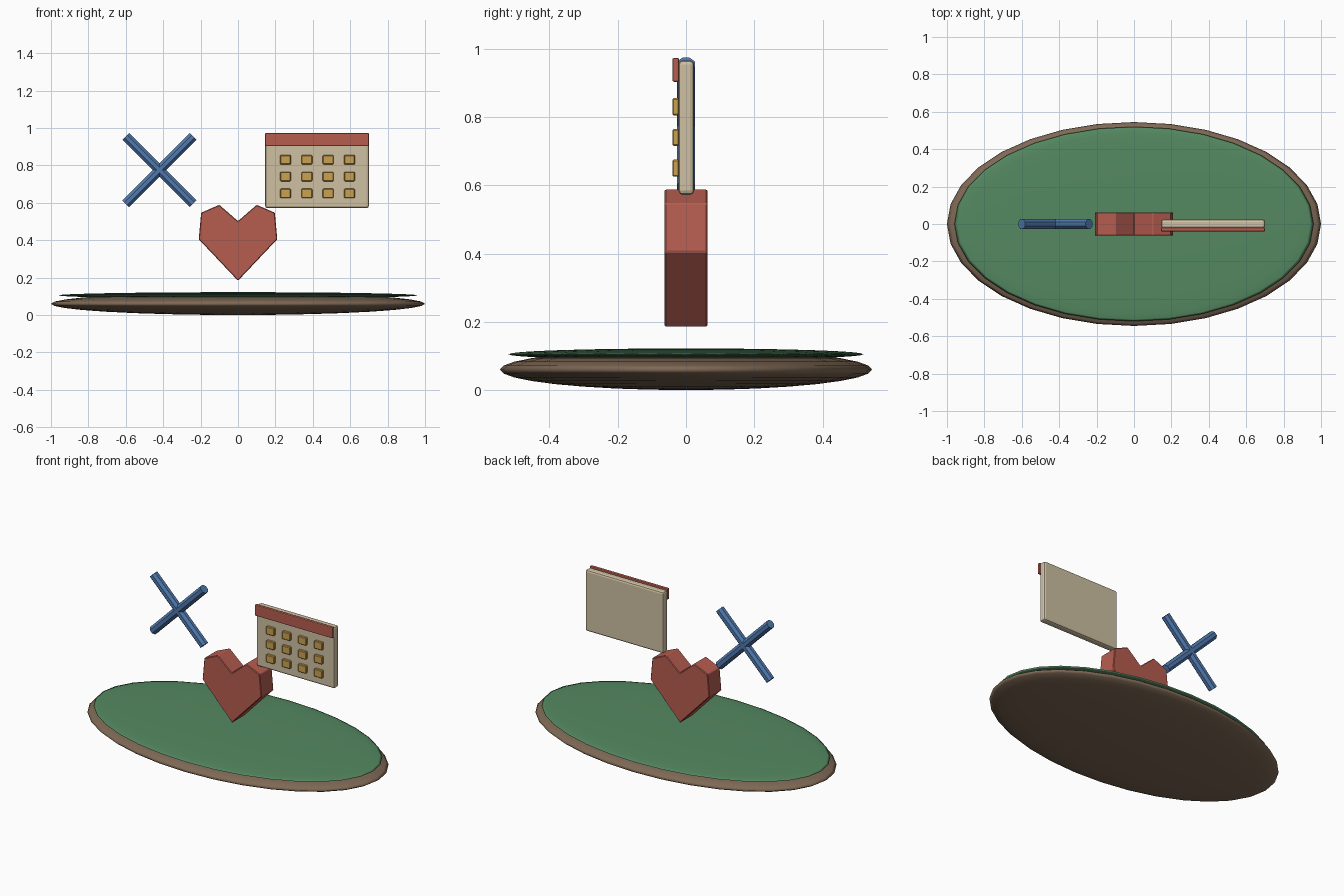
import bpy, bmesh
from math import radians
from mathutils import Matrix

if "Cube" in bpy.data.objects:
    bpy.data.objects.remove(bpy.data.objects["Cube"])


def material(name, rgb):
    m = bpy.data.materials.new(name)
    m.diffuse_color = (*rgb, 1)
    m.use_nodes = True
    m.node_tree.nodes["Principled BSDF"].inputs["Base Color"].default_value = m.diffuse_color
    return m


BROWN = material("earth", (0.21, 0.14, 0.09))
GREEN = material("grass", (0.09, 0.25, 0.12))
RED = material("red", (0.47, 0.11, 0.08))
BLUE = material("blue", (0.08, 0.19, 0.42))
CREAM = material("cream", (0.62, 0.53, 0.36))
GOLD = material("gold", (0.60, 0.36, 0.08))


def finish(name, bm, mat, bevel=0.0, segments=1, smooth=False):
    bmesh.ops.recalc_face_normals(bm, faces=bm.faces)
    me = bpy.data.meshes.new(name)
    bm.to_mesh(me)
    bm.free()
    me.materials.append(mat)
    ob = bpy.data.objects.new(name, me)
    bpy.context.collection.objects.link(ob)
    if smooth:
        me.shade_smooth()
    if bevel:
        mod = ob.modifiers.new("bevel", 'BEVEL')
        mod.width = bevel
        mod.segments = segments
    return ob


def disc(name, center_z, radii, mat):
    bm = bmesh.new()
    bmesh.ops.create_uvsphere(bm, u_segments=32, v_segments=16, radius=1)
    bmesh.ops.transform(bm, verts=bm.verts,
                        matrix=Matrix.Translation((0, 0, center_z)) @ Matrix.Diagonal((*radii, 1)))
    return finish(name, bm, mat, smooth=True)


def box(name, center, size, mat, bevel, segments=1):
    bm = bmesh.new()
    bmesh.ops.create_cube(bm, size=1)
    bmesh.ops.transform(bm, verts=bm.verts,
                        matrix=Matrix.Translation(center) @ Matrix.Diagonal((*size, 1)))
    return finish(name, bm, mat, bevel, segments)


# oval base with a thin grass layer
disc("base", 0.06, (1.0, 0.545, 0.06), BROWN)
disc("grass_layer", 0.105, (0.96, 0.52, 0.017), GREEN)

# faceted heart, half outline mirrored and extruded
half = [(0.21, 0.405), (0.197, 0.547), (0.10, 0.589)]
outline = [(0, 0.183)] + half + [(0, 0.502)] + [(-x, z) for x, z in reversed(half)]
bm = bmesh.new()
face = bm.faces.new([bm.verts.new((x, -0.0625, z)) for x, z in outline])
ext = bmesh.ops.extrude_face_region(bm, geom=[face])
bmesh.ops.translate(bm, vec=(0, 0.125, 0),
                    verts=[g for g in ext["geom"] if isinstance(g, bmesh.types.BMVert)])
finish("heart", bm, RED, 0.004)

# crossed bars
for label, angle in (("rising", 45), ("falling", -45)):
    bm = bmesh.new()
    bmesh.ops.create_cone(bm, cap_ends=True, segments=8, radius1=0.028, radius2=0.028, depth=0.51)
    bmesh.ops.transform(bm, verts=bm.verts,
                        matrix=Matrix.Translation((-0.42, 0, 0.775))
                        @ Matrix.Rotation(radians(angle), 4, 'Y')
                        @ Matrix.Rotation(radians(22.5), 4, 'Z'))
    finish("cross_bar_" + label, bm, BLUE)

# calendar sheet, header strip and day cells
box("calendar_sheet", (0.4225, 0.001, 0.769), (0.555, 0.046, 0.394), CREAM, 0.012, 2)
box("calendar_header", (0.4225, -0.03, 0.938), (0.555, 0.02, 0.07), RED, 0.005, 2)
for row in range(3):
    for col in range(4):
        box(f"day_cell_{row}_{col}", (0.254 + col * 0.114, -0.03, 0.83 - row * 0.09),
            (0.058, 0.02, 0.05), GOLD, 0.004)
